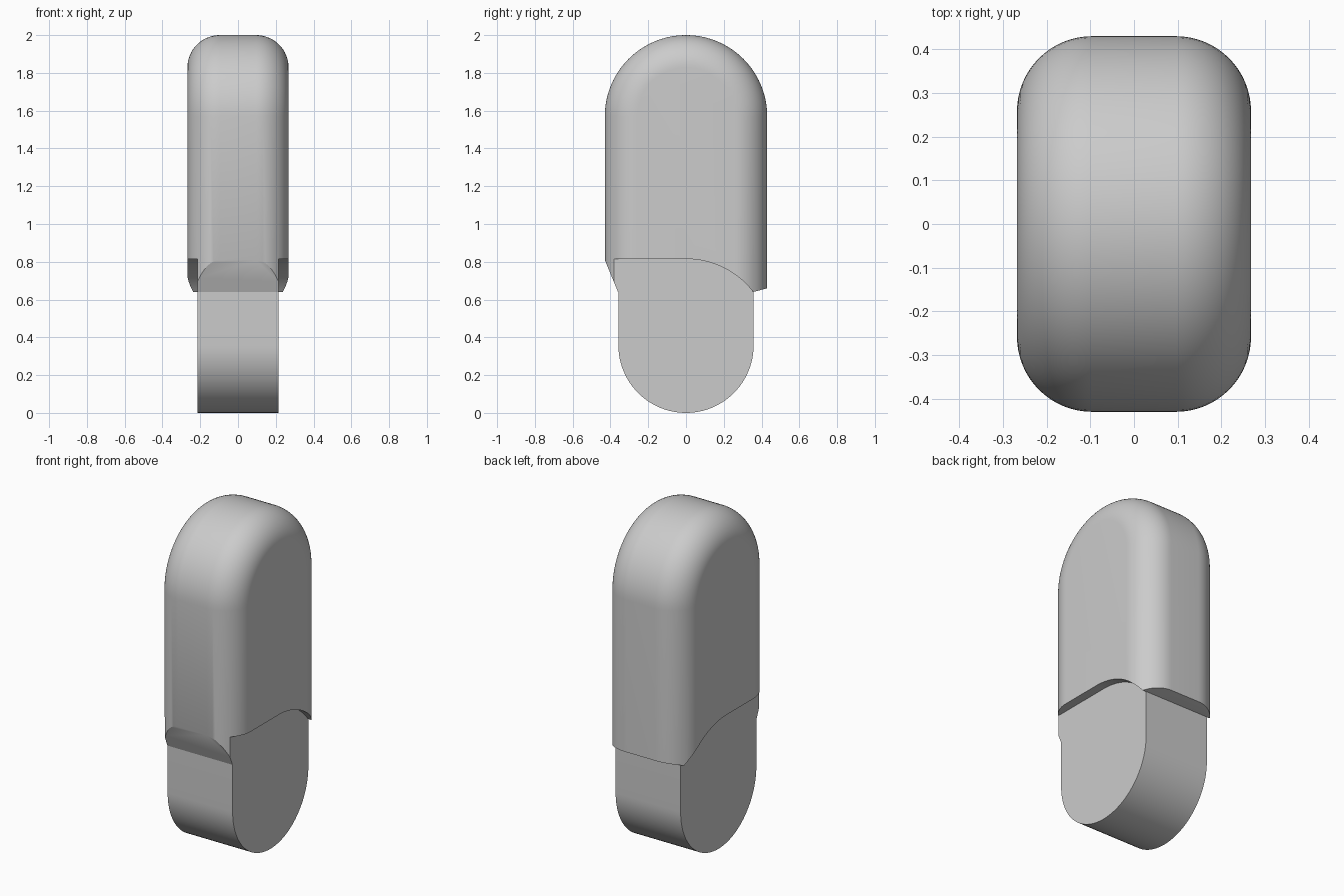
import bpy, bmesh, math

if "Cube" in bpy.data.objects:
    bpy.data.objects.remove(bpy.data.objects["Cube"], do_unlink=True)

grey = bpy.data.materials.new("light grey")
grey.use_nodes = True
grey.diffuse_color = (0.6, 0.6, 0.6, 1)
grey.node_tree.nodes["Principled BSDF"].inputs["Base Color"].default_value = (0.6, 0.6, 0.6, 1)


def loft(name, rings):
    """Join (x, [(y, z), ...]) outlines into a closed solid."""
    bm = bmesh.new()
    loops = [[bm.verts.new((x, y, z)) for y, z in pts] for x, pts in rings]
    n = len(loops[0])
    for a, b in zip(loops, loops[1:]):
        for i in range(n):
            j = (i + 1) % n
            bm.faces.new((a[i], a[j], b[j], b[i]))
    bm.faces.new(loops[0][::-1])
    bm.faces.new(loops[-1])
    bmesh.ops.recalc_face_normals(bm, faces=bm.faces)
    mesh = bpy.data.meshes.new(name)
    bm.to_mesh(mesh)
    bm.free()
    obj = bpy.data.objects.new(name, mesh)
    bpy.context.collection.objects.link(obj)
    mesh.materials.append(grey)
    return obj


def activate(obj):
    bpy.ops.object.select_all(action='DESELECT')
    obj.select_set(True)
    bpy.context.view_layer.objects.active = obj


def cut(obj, name, x0, x1, profile):
    """Subtract a side profile extruded from x0 to x1."""
    cutter = loft(name, [(x0, profile), (x1, profile)])
    cutter.hide_render = True
    mod = obj.modifiers.new(name, 'BOOLEAN')
    mod.operation, mod.solver, mod.object = 'DIFFERENCE', 'EXACT', cutter
    activate(obj)
    bpy.ops.object.modifier_apply(modifier=name)
    bpy.data.objects.remove(cutter, do_unlink=True)


def arch(radius, centre_z, end_z, direction, steps=48):
    """Half-round outline closed by a straight end."""
    angles = [math.pi * i / steps for i in range(steps + 1)]
    arc = [(radius * math.cos(a), centre_z + direction * radius * math.sin(a)) for a in angles]
    return [(radius, end_z)] + arc + [(-radius, end_z)]


# Upper cover: arched slab with rounded edges
HALF_X, HALF_Y, FILLET, STEPS = 0.268, 0.43, 0.172, 16
side = []
for i in range(STEPS + 1):
    a = math.pi / 2 * i / STEPS
    side.append((HALF_X - FILLET + FILLET * math.sin(a),
                 arch(HALF_Y - FILLET + FILLET * math.cos(a), 2 - HALF_Y, 0.5, 1)))
cover = loft("upper_cover", [(-x, p) for x, p in reversed(side)] + side)

# Sloped front lip and back rim
BODY_X, LIP_Z = 0.215, 0.64
cut(cover, "rim_cutter", -0.6, 0.6,
    [(-0.6, 0.3), (0.6, 0.3), (0.6, 0.705), (0.356, LIP_Z), (-0.36, LIP_Z), (-0.6, 1.223)])

# Curved lower edge on both sides
sweep = math.asin(0.356 / 0.45)
curve = [(0.45 * math.sin(sweep * i / 20), 0.365 + 0.45 * math.cos(sweep * i / 20)) for i in range(21)]
edge = [(-0.6, 0.3), (-0.6, 0.815)] + curve + [(0.356, 0.3)]
for s in (-1, 1):
    cut(cover, "side_cutter", s * BODY_X, s * 0.6, edge)

# Lower body: flat-sided slab with a round bottom
outline = arch(0.358, 0.358, LIP_Z, -1)
body = loft("lower_body", [(-BODY_X, outline), (BODY_X, outline)])

for obj in (cover, body):
    activate(obj)
    bpy.ops.object.shade_smooth_by_angle(angle=math.radians(25))
